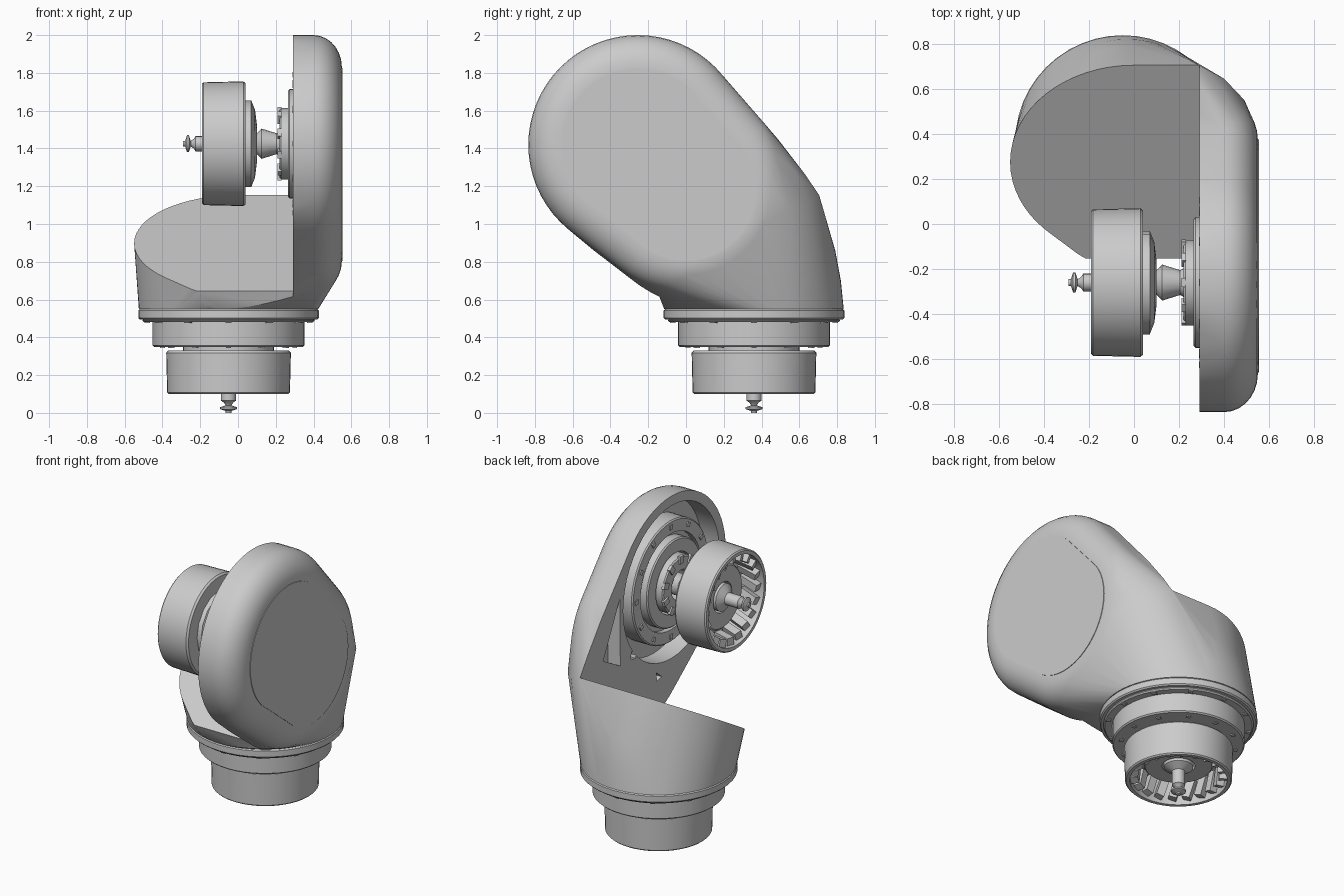
import bpy, bmesh
from math import sin, cos, pi, radians
from mathutils import Matrix

cube = bpy.data.objects.get("Cube")
if cube:
    bpy.data.objects.remove(cube)

grey = bpy.data.materials.new("plain_grey")
grey.use_nodes = True
COLOUR = (0.6, 0.6, 0.6, 1)
grey.diffuse_color = COLOUR
grey.node_tree.nodes["Principled BSDF"].inputs["Base Color"].default_value = COLOUR

# Joint frames: local z runs outwards along each motor axis
BASE = Matrix.Translation((-0.05, 0.36, 0.33)) @ Matrix.Rotation(pi, 4, 'X')
ARM = Matrix.Translation((0.04, -0.26, 1.425)) @ Matrix.Rotation(-pi / 2, 4, 'Y')


def finish(name, bm, frame=Matrix(), smooth=30):
    bmesh.ops.recalc_face_normals(bm, faces=bm.faces)
    mesh = bpy.data.meshes.new(name)
    bm.to_mesh(mesh)
    bm.free()
    mesh.transform(frame)
    mesh.materials.append(grey)
    ob = bpy.data.objects.new(name, mesh)
    bpy.context.collection.objects.link(ob)
    if smooth:
        shade(ob, smooth)
    return ob


def shade(ob, angle):
    bpy.ops.object.select_all(action='DESELECT')
    ob.select_set(True)
    bpy.context.view_layer.objects.active = ob
    bpy.ops.object.shade_smooth_by_angle(angle=radians(angle))


def lathe(name, profile, frame, steps=48):
    """Turn a closed (radius, height) outline about the local z axis."""
    bm = bmesh.new()
    vs = [bm.verts.new((r, 0, h)) for r, h in profile]
    es = [bm.edges.new((a, b)) for a, b in zip(vs, vs[1:] + vs[:1])
          if a.co.x + b.co.x > 0]
    bmesh.ops.spin(bm, geom=vs + es, axis=(0, 0, 1), cent=(0, 0, 0),
                   steps=steps, angle=2 * pi)
    bmesh.ops.remove_doubles(bm, verts=bm.verts, dist=0.0005)
    return finish(name, bm, frame)


def ring(name, inner, outer, low, high, frame, steps=48):
    c = 0.008
    return lathe(name, [(inner, low), (outer - c, low), (outer, low + c),
                        (outer, high - c), (outer - c, high), (inner, high)], frame, steps)


def circle_of_boxes(name, count, radius, height, size, frame, twist=0.0):
    bm = bmesh.new()
    for i in range(count):
        m = (Matrix.Rotation(2 * pi * i / count, 4, 'Z')
             @ Matrix.Translation((radius, 0, height))
             @ Matrix.Rotation(twist, 4, 'X') @ Matrix.Diagonal((*size, 1)))
        bmesh.ops.create_cube(bm, size=1, matrix=m)
    return finish(name, bm, frame, 0)


def prism(name, points, x0, x1):
    """Extrude a (y, z) outline along x."""
    bm = bmesh.new()
    face = bm.faces.new([bm.verts.new((x0, y, z)) for y, z in points])
    out = bmesh.ops.extrude_face_region(bm, geom=[face])["geom"]
    bmesh.ops.translate(bm, vec=(x1 - x0, 0, 0),
                        verts=[v for v in out if isinstance(v, bmesh.types.BMVert)])
    return finish(name, bm, smooth=0)


def cut(ob, cutter):
    mod = ob.modifiers.new("cut", 'BOOLEAN')
    mod.operation, mod.solver, mod.object = 'DIFFERENCE', 'EXACT', cutter
    bpy.context.view_layer.objects.active = ob
    bpy.ops.object.modifier_apply(modifier=mod.name)
    bpy.data.objects.remove(cutter)


def lid_height(y):
    return 0.64 + (y + 0.16) * 0.593


# Housing: one skin around the base rim, the sloping lid edge and the side arm
bm = bmesh.new()
N = 64
for i in range(N):
    a = 2 * pi * i / N
    c, s = cos(a), sin(a)
    bm.verts.new((-0.05 + 0.475 * c, 0.36 + 0.475 * s, 0.55))
    for k in range(8):
        t = pi / 2 * k / 7
        x, grow = 0.40 + 0.15 * sin(t), 0.17 * cos(t)
        for cy, cz, r in ((-0.255, 1.42, 0.41), (0.0, 1.18, 0.375)):
            bm.verts.new((x, cy + (r + grow) * c, cz + (r + grow) * s))
            if k == 0:
                bm.verts.new((0.29, cy + (r + grow) * c, cz + (r + grow) * s))
    if c <= 0.001:
        y = 0.275 + 0.43 * s
        bm.verts.new((0.55 * c, y, lid_height(y)))
    # Swell of the back wall between the base rim and the lid
    if s > 0.2:
        bm.verts.new((-0.03 + 0.46 * c, 0.36 + 0.46 * s, 0.70))
        bm.verts.new((-0.01 + 0.45 * c, 0.345 + 0.445 * s, 0.86))
for y in (-0.155, 0.705):
    bm.verts.new((0.29, y, lid_height(y)))
# Rounded shoulder where the back wall runs up into the arm
for p in ((0.29, 0.625, 1.27), (0.29, 0.49, 1.445), (0.40, 0.645, 1.10),
          (0.40, 0.585, 1.27), (0.40, 0.46, 1.44), (0.49, 0.55, 1.08)):
    bm.verts.new(p)
hull = bmesh.ops.convex_hull(bm, input=bm.verts)
loose = {g for g in hull["geom_interior"] + hull["geom_unused"]
         if isinstance(g, bmesh.types.BMVert)}
bmesh.ops.delete(bm, geom=list(loose), context='VERTS')
bmesh.ops.dissolve_limit(bm, angle_limit=0.01, verts=bm.verts, edges=bm.edges)
housing = finish("housing", bm, smooth=0)

# Clear the space above the lid and the sliver in front of its lower edge
cut(housing, prism("lid_cutter", [(-1.5, lid_height(-1.5)), (1.5, lid_height(1.5)),
                                  (1.5, 2.5), (-1.5, 2.5)], -1, 0.29))
cut(housing, prism("front_cutter", [(-0.158, 0.66), (-0.112, 0.54), (-0.5, 0.54),
                                    (-0.5, 0.66)], -1, 0.29))
# Motor recess and the openings in the arm's inner plate
cut(housing, lathe("recess_cutter", [(0, -0.38), (0.51, -0.38), (0.51, -0.2), (0, -0.2)], ARM))
cut(housing, prism("slot_cutter", [(0.46, 1.17), (0.28, 1.07), (0.285, 1.52)], 0.2, 0.38))
cut(housing, prism("small_slot_cutter", [(0.16, 1.12), (0.17, 1.07), (0.12, 1.06),
                                         (0.11, 1.10)], 0.2, 0.36))
cut(housing, prism("low_slot_cutter", [(-0.1, 0.88), (-0.1, 0.82), (-0.16, 0.83)], 0.2, 0.34))
shade(housing, 32)

# Thin cover plate on the flat outer face
outline = [(cy + r * cos(start + pi * i / 24), cz + r * sin(start + pi * i / 24))
           for cy, cz, r, start in ((-0.255, 1.42, 0.405, pi / 4), (0.0, 1.18, 0.375, -3 * pi / 4))
           for i in range(25)]
prism("outer_cover", outline, 0.545, 0.554)

# Base collar: flange, bearing ring and neck
ring("base_flange", 0.30, 0.478, -0.22, -0.165, BASE)
ring("base_flange_lip", 0.30, 0.455, -0.17, -0.15, BASE)
ring("base_bearing_ring", 0.20, 0.402, -0.16, -0.02, BASE)
lathe("base_neck", [(0, -0.1), (0.24, -0.1), (0.24, 0.01), (0, 0.01)], BASE)
circle_of_boxes("base_flange_bolts", 12, 0.43, -0.155, (0.03, 0.03, 0.02), BASE)
circle_of_boxes("base_ring_bolts", 12, 0.35, -0.02, (0.025, 0.025, 0.012), BASE)

# Arm bearing stack inside the recess
ring("arm_bearing_ring", 0.32, 0.405, -0.39, -0.255, ARM)
ring("arm_inner_ring", 0.20, 0.29, -0.39, -0.225, ARM)
lathe("arm_bearing_floor", [(0, -0.39), (0.33, -0.39), (0.33, -0.29), (0, -0.29)], ARM)
circle_of_boxes("arm_ring_bolts", 12, 0.365, -0.255, (0.03, 0.03, 0.014), ARM)
ring("arm_hub_ring", 0.10, 0.19, -0.30, -0.18, ARM, 16)
circle_of_boxes("arm_hub_teeth", 10, 0.17, -0.18, (0.05, 0.04, 0.02), ARM)

# Arm drive shaft and rotor plate
lathe("arm_shaft", [(0, -0.32), (0.07, -0.32), (0.07, -0.19), (0.055, -0.165),
                    (0.08, -0.085), (0.055, -0.06), (0.055, -0.03), (0, -0.03)], ARM, 16)
lathe("arm_rotor_plate", [(0, -0.06), (0.1, -0.06), (0.18, -0.05), (0.23, -0.03),
                          (0.23, 0.005), (0, 0.005)], ARM, 16)

# Both motors: open can, windings and centre spindle
for tag, frame in (("base", BASE), ("arm", ARM)):
    lathe(tag + "_motor_can", [(0, 0), (0.32, 0), (0.33, 0.012), (0.325, 0.222), (0.317, 0.23),
                               (0.295, 0.23), (0.295, 0.06), (0, 0.06)], frame)
    ring(tag + "_motor_core", 0.1, 0.21, 0.05, 0.13, frame)
    circle_of_boxes(tag + "_motor_windings", 20, 0.27, 0.14, (0.05, 0.05, 0.13), frame, 0.3)
    lathe(tag + "_motor_spindle",
          [(0, 0.05), (0.09, 0.05), (0.09, 0.14), (0.04, 0.17), (0.04, 0.265), (0.025, 0.275),
           (0.015, 0.29), (0.045, 0.3), (0.045, 0.31), (0.015, 0.32), (0.015, 0.33),
           (0, 0.33)], frame, 16)
